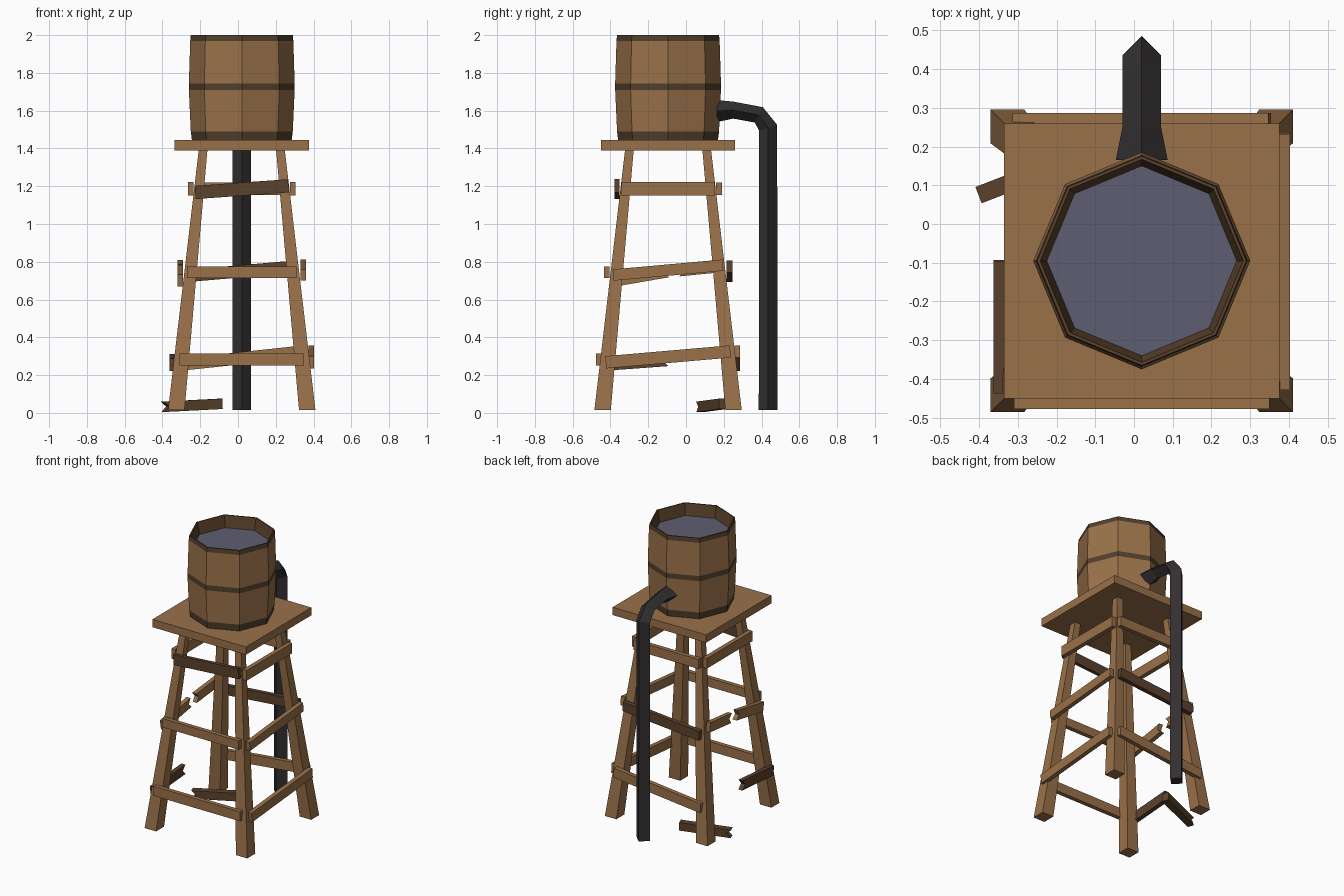
import bpy, bmesh, math
from mathutils import Vector, Matrix

if "Cube" in bpy.data.objects:
    bpy.data.objects.remove(bpy.data.objects["Cube"])

CX, CY = 0.02, -0.095      # tower axis
GROUND, DECK = 0.015, 1.39


def material(name, rgb):
    m = bpy.data.materials.new(name)
    m.use_nodes = True
    m.diffuse_color = (*rgb, 1)
    bsdf = m.node_tree.nodes["Principled BSDF"]
    bsdf.inputs["Base Color"].default_value = (*rgb, 1)
    bsdf.inputs["Roughness"].default_value = 0.9
    return m


WOOD = material("brown wood", (0.32, 0.165, 0.068))
DARK = material("dark wood", (0.105, 0.054, 0.025))
BAND = material("barrel band", (0.085, 0.05, 0.025))
WATER = material("water", (0.11, 0.11, 0.165))
PIPE = material("dark metal", (0.034, 0.029, 0.031))


def finish(name, bm, *mats):
    bmesh.ops.recalc_face_normals(bm, faces=bm.faces)
    me = bpy.data.meshes.new(name)
    bm.to_mesh(me)
    bm.free()
    for m in mats:
        me.materials.append(m)
    ob = bpy.data.objects.new(name, me)
    bpy.context.collection.objects.link(ob)
    return ob


def loft(bm, rings, caps=True):
    """Join rings of points into a tube; returns the side faces per step."""
    loops = [[bm.verts.new(p) for p in ring] for ring in rings]
    n = len(loops[0])
    steps = [[bm.faces.new((a[i], a[(i + 1) % n], b[(i + 1) % n], b[i]))
              for i in range(n)] for a, b in zip(loops, loops[1:])]
    if caps:
        bm.faces.new(loops[0][::-1])
        bm.faces.new(loops[-1])
    return steps


def plank(name, a, b, mat=WOOD, height=0.065, thick=0.03, snap_a=0, snap_b=0):
    """Board between two points; a snapped end gets a V-shaped notch."""
    a, b = Vector(a), Vector(b)
    along = (b - a).normalized()
    side = along.cross(Vector((0, 0, 1))).normalized()
    up = side.cross(along) * height / 2
    outline = [a - up, b - up, b - along * snap_b, b + up, a + up, a + along * snap_a]
    bm = bmesh.new()
    loft(bm, [[p + side * s for p in outline] for s in (-thick / 2, thick / 2)])
    return finish(name, bm, mat)


# Platform
bm = bmesh.new()
bmesh.ops.create_cube(bm, size=1, matrix=Matrix.Translation((CX, CY, DECK + 0.027))
                      @ Matrix.Diagonal((0.71, 0.71, 0.054, 1)))
finish("platform", bm, WOOD)

# Four tapered, splayed legs
for sx, sname in ((-1, "right"), (1, "left")):
    for sy, fname in ((-1, "front"), (1, "back")):
        rings = []
        for inner, outer, z in ((0.303, 0.39, GROUND), (0.182, 0.228, DECK)):
            rings.append([(CX + sx * u, CY + sy * v, z) for u, v in
                          ((inner, inner), (outer, inner), (outer, outer), (inner, outer))])
        bm = bmesh.new()
        loft(bm, rings)
        finish(f"{fname}_{sname}_leg", bm, WOOD)

# Braces: distance from the axis and half length at each level
LOW, MID, TOP = (0.367, 0.33), (0.325, 0.29), (0.27, 0.247)


def x_brace(name, level, sy, z0, z1, mat=WOOD, **kw):
    d, h = level
    plank(name, (CX - h, CY + sy * d, z0), (CX + h, CY + sy * d, z1), mat, **kw)


def y_brace(name, level, sx, z0, z1, mat=WOOD, start=-1, end=1, **kw):
    d, h = level
    plank(name, (CX + sx * d, CY + start * h, z0), (CX + sx * d, CY + end * h, z1), mat, **kw)


x_brace("front_low_brace", LOW, -1, 0.283, 0.283)
x_brace("front_mid_brace", MID, -1, 0.745, 0.745, height=0.06)
x_brace("front_top_brace", TOP, -1, 1.167, 1.202, DARK, height=0.07, thick=0.025)
x_brace("back_low_brace", LOW, 1, 0.255, 0.325)
x_brace("back_mid_brace", MID, 1, 0.725, 0.775, DARK)
x_brace("back_top_brace", TOP, 1, 1.187, 1.187)
y_brace("left_low_brace", LOW, 1, 0.268, 0.325)
y_brace("left_mid_brace", MID, 1, 0.73, 0.782, height=0.06)
y_brace("left_top_brace", TOP, 1, 1.187, 1.187, height=0.07)
y_brace("right_top_brace", TOP, -1, 1.187, 1.187, height=0.07)

# Snapped braces on the right side, and the piece that fell
y_brace("right_mid_broken_front", MID, -1, 0.7, 0.75, end=0, snap_b=0.025)
y_brace("right_mid_broken_back", MID, -1, 0.755, 0.778, start=0.2, snap_a=0.025)
y_brace("right_low_broken", LOW, -1, 0.255, 0.28, DARK, start=-1.03, end=0, snap_b=0.03)
plank("fallen_plank", (-0.40, 0.075, 0.032), (-0.09, 0.195, 0.048), DARK,
      height=0.055, thick=0.045, snap_a=0.03)

# Octagonal barrel: radius, height, and whether the step above is dark
profile = [(0.264, 1.444, 1), (0.27, 1.49, 0), (0.28, 1.71, 1), (0.28, 1.745, 0),
           (0.273, 1.97, 1), (0.27, 2.0, 1), (0.262, 2.0, 1), (0.245, 1.92, 0)]


def octagon(r, z):
    return [(CX + r * math.cos(i * math.pi / 4), CY + r * math.sin(i * math.pi / 4), z)
            for i in range(8)]


bm = bmesh.new()
steps = loft(bm, [octagon(r, z) for r, z, _ in profile])
for faces, (_, _, dark) in zip(steps, profile):
    for f in faces:
        f.material_index = dark
for f in steps[-1] + steps[-2]:
    f.material_index = 2
bm.faces.ensure_lookup_table()
bm.faces[-1].material_index = 3   # water surface
finish("barrel", bm, WOOD, BAND, DARK, WATER)

# Square drain pipe: y, z, half width, half height, bend angle of the section
path = [(0.165, 1.598, 0.067, 0.058, 90), (0.25, 1.603, 0.05, 0.045, 90),
        (0.385, 1.578, 0.05, 0.046, 62), (0.435, 1.51, 0.05, 0.05, 18),
        (0.435, GROUND, 0.05, 0.05, 0)]
rings = []
for y, z, w, h, deg in path:
    a = math.radians(deg)
    dy, dz = h * math.cos(a), h * math.sin(a)
    rings.append([(CX + w, y, z), (CX, y + dy, z + dz), (CX - w, y, z), (CX, y - dy, z - dz)])
bm = bmesh.new()
loft(bm, rings)
finish("drain_pipe", bm, PIPE)
